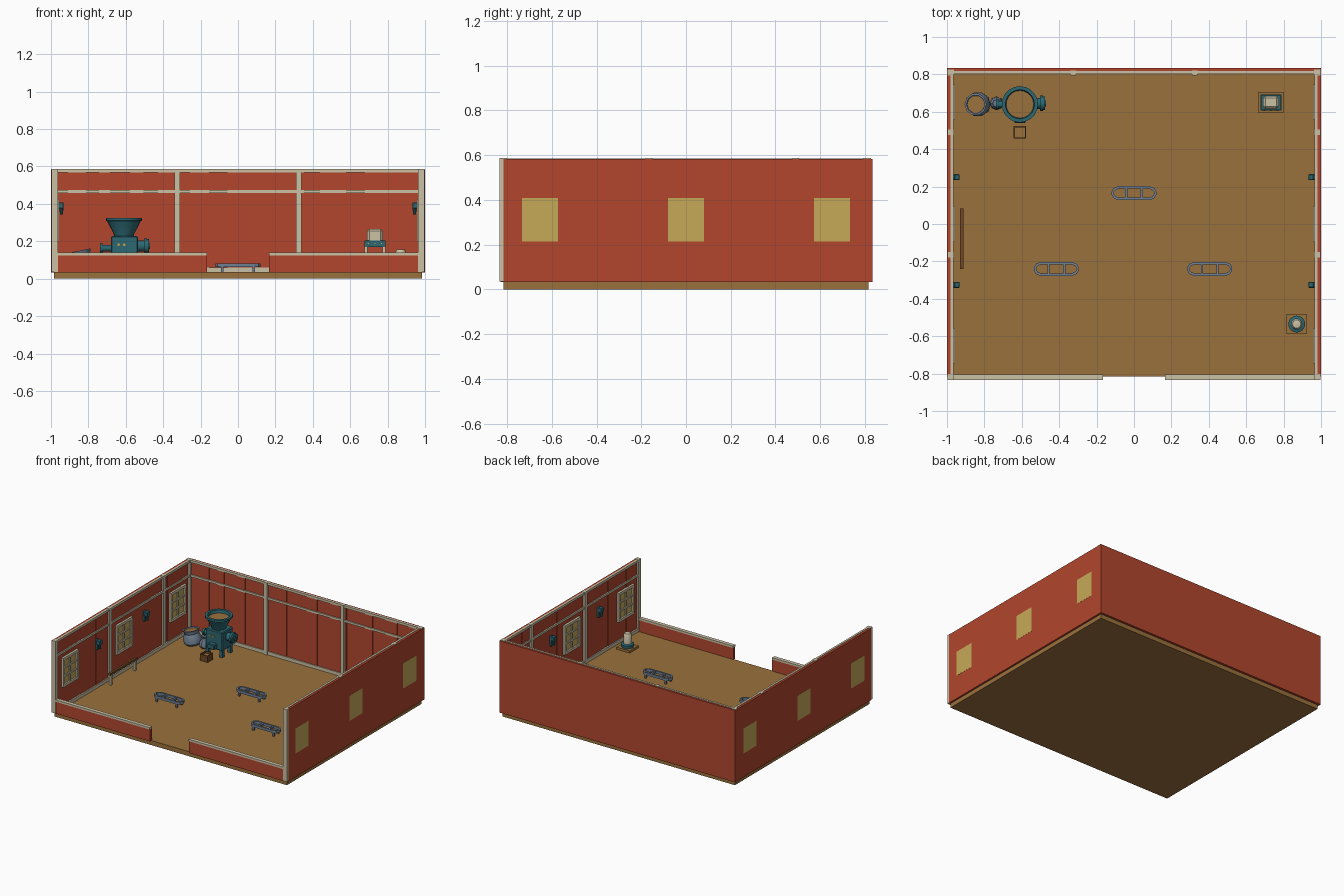
import bpy, bmesh, math, random
from mathutils import Matrix, Vector

if "Cube" in bpy.data.objects:
    bpy.data.objects.remove(bpy.data.objects["Cube"])

random.seed(4)


def material(name, r, g, b):
    m = bpy.data.materials.new(name)
    m.diffuse_color = [((c / 255 + 0.055) / 1.055) ** 2.4 for c in (r, g, b)] + [1]
    m.use_nodes = True
    m.node_tree.nodes["Principled BSDF"].inputs["Base Color"].default_value = m.diffuse_color
    return m


RED = material("barn red", 178, 70, 45)
FLOOR = material("earth brown", 154, 113, 60)
CREAM = material("cream trim", 203, 193, 165)
PANE = material("window yellow", 198, 170, 88)
TEAL = material("dark teal", 44, 104, 114)
SLATE = material("slate grey", 112, 128, 146)
WOOD = material("dark wood", 112, 72, 38)
GOLD = material("gold", 214, 165, 62)


def finish(name, mat, bm, smooth=False):
    bmesh.ops.recalc_face_normals(bm, faces=bm.faces)
    me = bpy.data.meshes.new(name)
    bm.to_mesh(me)
    bm.free()
    me.materials.append(mat)
    ob = bpy.data.objects.new(name, me)
    bpy.context.collection.objects.link(ob)
    if smooth:
        bpy.context.view_layer.objects.active = ob
        ob.select_set(True)
        bpy.ops.object.shade_smooth_by_angle(angle=math.radians(35))
        ob.select_set(False)
    return ob


def boxes(name, mat, *spans, bevel=0):
    """One object from boxes given as (x0, x1, y0, y1, z0, z1)."""
    bm = bmesh.new()
    for x0, x1, y0, y1, z0, z1 in spans:
        mtx = (Matrix.Translation(((x0 + x1) / 2, (y0 + y1) / 2, (z0 + z1) / 2))
               @ Matrix.Diagonal((abs(x1 - x0), y1 - y0, z1 - z0, 1)))
        bmesh.ops.create_cube(bm, size=1, matrix=mtx)
    if bevel:
        bmesh.ops.bevel(bm, geom=bm.edges[:], offset=bevel, segments=1, affect='EDGES')
    return finish(name, mat, bm)


def lathe(name, mat, profile, loc, n=16, axis='Z', tilt=0):
    """Spin (radius, height) points; closed by caps at both ends."""
    bm = bmesh.new()
    rings = [[bm.verts.new((r * math.cos(2 * math.pi * i / n), r * math.sin(2 * math.pi * i / n), z))
              for i in range(n)] for r, z in profile]
    for a, b in zip(rings, rings[1:]):
        for i in range(n):
            bm.faces.new((a[i], a[(i + 1) % n], b[(i + 1) % n], b[i]))
    bm.faces.new(rings[0])
    bm.faces.new(rings[-1])
    rot = {'Z': Matrix(), 'X': Matrix.Rotation(math.pi / 2, 4, 'Y'),
           'Y': Matrix.Rotation(math.pi / 2, 4, 'X')}[axis]
    bm.transform(Matrix.Translation(loc) @ Matrix.Rotation(tilt, 4, 'Y') @ rot)
    return finish(name, mat, bm, True)


def planks(start, end):
    """Irregular plank edges with a small random thickness."""
    a = start
    while a < end:
        b = min(a + random.uniform(0.06, 0.11), end)
        yield a, b, random.choice((0.003, 0.005, 0.007))
        a = b


# floor slab and back wall
boxes("floor", FLOOR, (-.985, .985, -.815, .815, 0, .035))
boxes("back_wall", RED, (-.985, .985, .815, .833, .033, .583))
boxes("back_planks", RED, *[(a, b, .815 - t, .82, .035, .575) for a, b, t in planks(-.98, .98)])
boxes("back_rails", CREAM, *[(-.975, .975, .802, .818, z0, z1)
                             for z0, z1 in ((.568, .586), (.458, .474), (.035, .06))])
boxes("back_posts", CREAM, *[(x - .014, x + .014, .795, .822, .035, .587) for x in (-.325, .325)])

# side walls, mirrored left and right
for s, side in ((-1, "left"), (1, "right")):
    boxes(side + "_wall", RED, (s * .98, s * .999, -.815, .833, .033, .583))
    boxes(side + "_planks", RED, *[(s * (.98 - t), s * .985, a, b, .035, .575)
                                   for a, b, t in planks(-.805, .81)])
    boxes(side + "_rails", CREAM, *[(s * .966, s * .982, -.81, .81, z0, z1)
                                    for z0, z1 in ((.568, .586), (.458, .474), (.035, .06))])
    boxes(side + "_posts", CREAM, *[(s * .962, s * .995, y - .015, y + .015, .035, .587)
                                    for y in (-.165, .49)])
    boxes(side + "_corner_posts", CREAM, (s * .963, s * .997, -.833, -.802, .035, .587),
          (s * .963, s * .997, .793, .826, .035, .587))

    # windows: pane through the wall, frame and bars inside
    for i, y in enumerate((-.652, 0, .652)):
        boxes(f"{side}_window_pane_{i}", PANE, (s * .97, s, y - .08, y + .08, .215, .408))
        x0, x1 = s * .958, s * .975
        boxes(f"{side}_window_frame_{i}", CREAM,
              (x0, x1, y - .095, y - .075, .2, .425), (x0, x1, y + .075, y + .095, .2, .425),
              (x0, x1, y - .095, y + .095, .2, .22), (x0, x1, y - .095, y + .095, .405, .425),
              (s * .962, x1, y - .006, y + .006, .21, .41),
              *[(s * .962, x1, y - .085, y + .085, z - .006, z + .006) for z in (.28, .345)])

    # wall lamps
    for i, y in enumerate((-.325, .25)):
        boxes(f"{side}_lamp_bracket_{i}", TEAL, (s * .957, s * .975, y - .012, y + .012, .33, .41),
              (s * .932, s * .965, y - .016, y + .016, .375, .408), bevel=.003)
        lathe(f"{side}_lamp_nozzle_{i}", TEAL, [(.008, 0), (.011, .04)], (s * .944, y, .342), 10)

    # low front wall with cap
    boxes(side + "_front_wall", RED, (s * .165, s * .985, -.83, -.808, .033, .126))
    boxes(side + "_front_cap", CREAM, (s * .165, s * .98, -.833, -.804, .125, .14))

# low hitching rail on the left
boxes("hitching_rail", WOOD, (-.929, -.911, -.24, .082, .11, .128))
boxes("hitching_rail_legs", CREAM, *[(-.928, -.912, y - .009, y + .009, .035, .112) for y in (-.225, .065)])

# three open oval racks
for i, (cx, cy) in enumerate(((0, .165), (-.415, -.24), (.405, -.24))):
    bm = bmesh.new()
    outline = [(.085, -.037), (.109, -.027), (.119, -.01), (.119, .01), (.109, .027), (.085, .037)]
    outline += [(-x, -y) for x, y in outline]
    loops = []
    for kx, ky, z in ((1, 1, .062), (1, 1, .082), (.9, .66, .082), (.9, .66, .062)):
        loops.append([bm.verts.new((cx + x * kx, cy + y * ky, z)) for x, y in outline])
    for k in range(4):
        a, b = loops[k], loops[(k + 1) % 4]
        for j in range(12):
            bm.faces.new((a[j], a[(j + 1) % 12], b[(j + 1) % 12], b[j]))
    finish(f"rack_rim_{i}", SLATE, bm)
    boxes(f"rack_bars_{i}", SLATE, *[(cx + x - .006, cx + x + .006, cy - .03, cy + .03, .064, .08)
                                     for x in (-.042, .042)])
    boxes(f"rack_legs_{i}", SLATE, *[(cx + x - .007, cx + x + .007, cy + y - .006, cy + y + .006, .035, .065)
                                     for x in (-.085, .085) for y in (-.029, .029)])

# feed mill: body, legs, hopper, motor, spout
gx, gy = -.61, .64
boxes("mill_body", TEAL, (gx - .07, gx + .075, gy - .065, gy + .065, .085, .228), bevel=.006)
boxes("mill_legs", TEAL, *[(gx + x - .012, gx + x + .012, gy + y - .012, gy + y + .012, .035, .09)
                           for x in (-.055, .06) for y in (-.05, .05)])
lathe("mill_hopper", TEAL, [(.05, .222), (.055, .24), (.09, .308), (.097, .31), (.097, .325),
                            (.078, .325), (.072, .295)], (gx, gy, 0), 20)
lathe("hopper_grain", FLOOR, [(.071, .29), (.074, .302)], (gx, gy, 0), 20)
lathe("mill_motor", TEAL, [(.03, 0), (.03, .035), (.041, .035), (.041, .05), (.036, .05), (.036, .06),
                           (.016, .06), (.016, .066)], (gx + .073, gy + .005, .175), 16, 'X')
lathe("mill_left_bearing", TEAL, [(.026, 0), (.026, .015), (.018, .015), (.018, .06)],
      (gx - .127, gy, .163), 12, 'X')
boxes("mill_spout", TEAL, (gx - .03, gx + .03, gy - .1, gy - .06, .095, .135), bevel=.005)
for i, x in enumerate((-.028, .002)):
    lathe(f"mill_button_{i}", GOLD, [(.007, 0), (.007, .006)], (gx + x, gy - .063, .182), 8, 'Y')

# wooden box below the spout
boxes("grain_box", WOOD, (-.643, -.577, .457, .463, .035, .085), (-.643, -.577, .517, .523, .035, .085),
      (-.643, -.637, .457, .523, .035, .085), (-.583, -.577, .457, .523, .035, .085))
boxes("grain_box_fill", FLOOR, (-.64, -.58, .46, .52, .036, .07))

# open grain sack and a small closed one
lathe("open_sack", SLATE, [(.045, 0), (.063, .015), (.066, .05), (.052, .085), (.06, .112), (.05, .112),
                           (.045, .095)], (-.825, .64, .04), 10, tilt=-.2)
lathe("sack_grain", FLOOR, [(.044, .09), (.048, .104)], (-.825, .64, .04), 10, tilt=-.2)
lathe("small_sack", SLATE, [(.024, 0), (.036, .015), (.034, .05), (.014, .075), (.02, .09)],
      (-.735, .645, .035), 8)

# salt block stand, back right
sx, sy = .732, .65
boxes("salt_base", FLOOR, (sx - .07, sx + .07, sy - .055, sy + .055, .034, .05))
boxes("salt_legs", CREAM, *[(sx + x - .008, sx + x + .008, sy + y - .008, sy + y + .008, .05, .172)
                            for x in (-.048, .048) for y in (-.034, .034)])
boxes("salt_tray", TEAL, (sx - .056, sx + .056, sy - .043, sy + .043, .17, .183),
      (sx - .056, sx + .056, sy - .043, sy - .037, .17, .203), (sx - .056, sx + .056, sy + .037, sy + .043, .17, .203),
      (sx - .056, sx - .05, sy - .043, sy + .043, .17, .203), (sx + .05, sx + .056, sy - .043, sy + .043, .17, .203))
boxes("salt_block", CREAM, (sx - .042, sx + .042, sy - .035, sy + .035, .18, .266), bevel=.012)
for i, x in enumerate((-.035, 0, .035)):
    lathe(f"tray_rivet_{i}", GOLD, [(.004, 0), (.004, .004)], (sx + x, sy - .042, .188), 6, 'Y')

# round salt lick, front right
lx, ly = .87, -.535
boxes("lick_base", FLOOR, (lx - .055, lx + .055, ly - .053, ly + .053, .034, .052))
lathe("lick_dish", TEAL, [(.043, .05), (.045, .075), (.034, .08)], (lx, ly, 0), 16)
lathe("lick_block", CREAM, [(.03, .075), (.03, .14), (.022, .155), (.008, .157)], (lx, ly, 0), 16)
